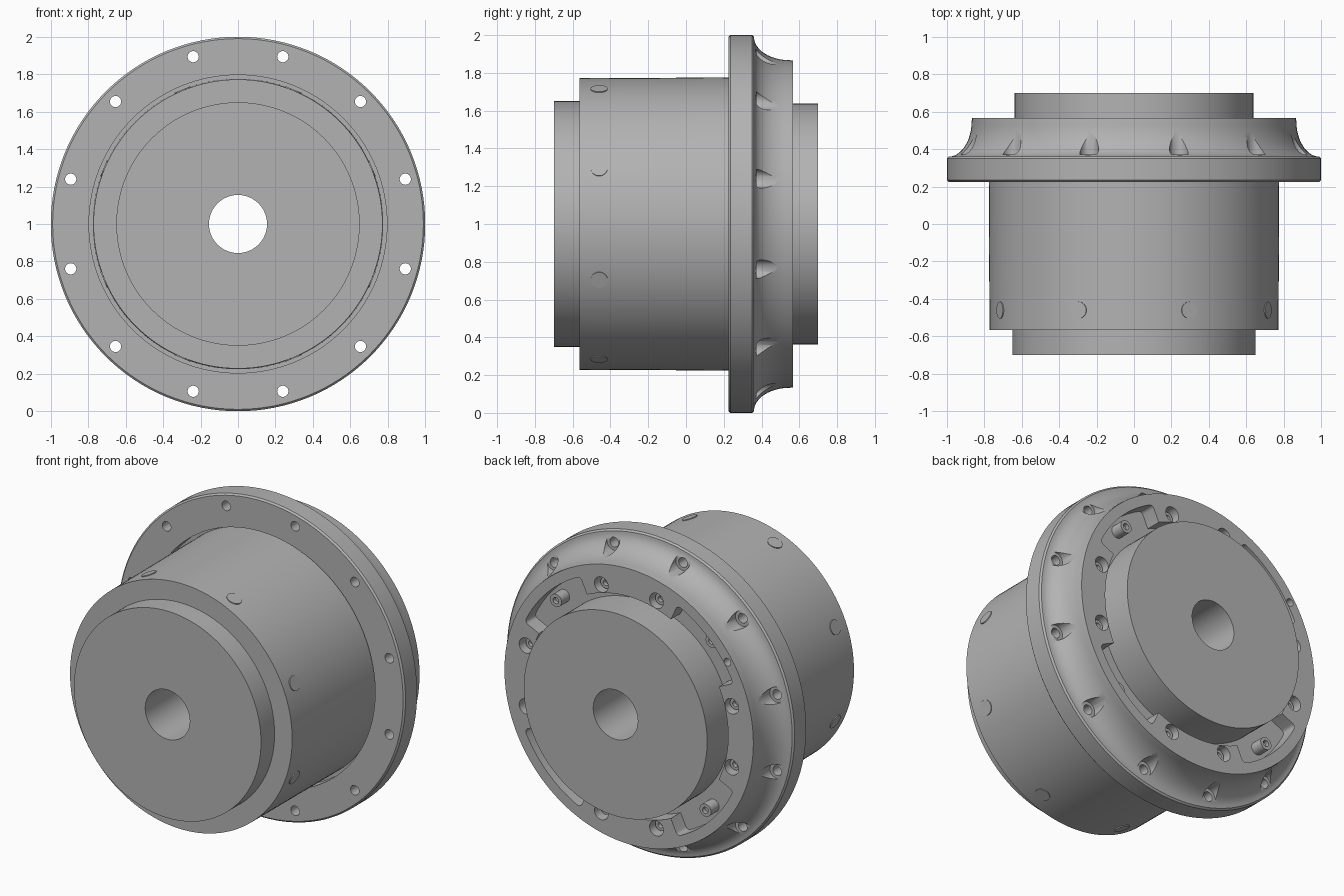
import bpy
import bmesh
from math import sin, cos, pi, radians
from mathutils import Matrix, Vector

cube = bpy.data.objects.get("Cube")
if cube:
    bpy.data.objects.remove(cube, do_unlink=True)

grey = bpy.data.materials.new("machined_grey")
grey.use_nodes = True
colour = (0.45, 0.45, 0.45, 1)
grey.diffuse_color = colour
grey.node_tree.nodes["Principled BSDF"].inputs["Base Color"].default_value = colour


def finish(name, bm):
    """Turn a bmesh into a named grey object."""
    bmesh.ops.remove_doubles(bm, verts=bm.verts, dist=0.0001)
    bmesh.ops.recalc_face_normals(bm, faces=bm.faces)
    mesh = bpy.data.meshes.new(name)
    bm.to_mesh(mesh)
    bm.free()
    mesh.materials.append(grey)
    obj = bpy.data.objects.new(name, mesh)
    bpy.context.collection.objects.link(obj)
    return obj


def smooth(obj):
    bpy.ops.object.select_all(action='DESELECT')
    obj.select_set(True)
    bpy.context.view_layer.objects.active = obj
    bpy.ops.object.shade_smooth_by_angle(angle=radians(30))


def polar(radius, degrees):
    a = radians(degrees)
    return radius * cos(a), 1 + radius * sin(a)


def add_lathe(bm, profile, centre=(0, 1), steps=32):
    """Revolve a (radius, y) outline about an axis parallel to y."""
    cx, cz = centre
    rings = []
    for i in range(steps):
        a = 2 * pi * i / steps
        rings.append([bm.verts.new((cx + r * cos(a), y, cz + r * sin(a)))
                      for r, y in profile])
    count = len(profile)
    on_axis = profile[0][0] == 0 and profile[-1][0] == 0
    for i in range(steps):
        p, q = rings[i], rings[(i + 1) % steps]
        for j in range(count - 1 if on_axis else count):
            k = (j + 1) % count
            bm.faces.new((p[j], p[k], q[k], q[j]))


def lathe(name, profile, centre=(0, 1), steps=32):
    bm = bmesh.new()
    add_lathe(bm, profile, centre, steps)
    return finish(name, bm)


def add_pocket(bm, middle, half, inner, outer, floor, top):
    """Arc-shaped prism with rounded outer corners."""
    n = 10
    angles = [middle - half + 2 * half * i / n for i in range(n + 1)]
    outline = [polar(outer, a) for a in angles] + [polar(inner, a) for a in reversed(angles)]
    low = [bm.verts.new((x, floor, z)) for x, z in outline]
    high = [bm.verts.new((x, top, z)) for x, z in outline]
    bm.faces.new(low)
    bm.faces.new(high)
    corners = []
    for i in range(len(low)):
        k = (i + 1) % len(low)
        bm.faces.new((low[i], low[k], high[k], high[i]))
        if i in (0, n):
            corners.append(bm.edges.get((low[i], high[i])))
    bmesh.ops.bevel(bm, geom=corners, offset=0.025, segments=4, profile=0.5, affect='EDGES')


def cut(obj, name, bm):
    """Subtract a temporary cutter."""
    cutter = finish(name, bm)
    cutter.hide_render = True
    mod = obj.modifiers.new(name, 'BOOLEAN')
    mod.operation = 'DIFFERENCE'
    mod.solver = 'EXACT'
    mod.object = cutter
    bpy.ops.object.select_all(action='DESELECT')
    obj.select_set(True)
    bpy.context.view_layer.objects.active = obj
    bpy.ops.object.modifier_apply(modifier=name)
    bpy.data.objects.remove(cutter, do_unlink=True)


# Drum with front collar, rear hub and through bore
bore = 0.155
smooth(lathe("drum_body", [
    (bore, -0.70), (0.65, -0.70), (0.65, -0.565), (0.772, -0.565),
    (0.776, 0.34), (0.637, 0.34), (0.637, 0.70), (bore, 0.70)], steps=128))

# Flange with concave shoulder
FACE, FLOOR = 0.567, 0.47
cove = [(0.99 - 0.123 * sin(t * pi / 24), 0.36 + 0.19 * (1 - cos(t * pi / 24)))
        for t in range(13)]
flange = lathe("flange", [
    (0.5, 0.30), (0.796, 0.30), (0.796, 0.225), (0.99, 0.225), (1.0, 0.235),
    (1.0, 0.35)] + cove + [(0.865, FACE), (0.69, FACE), (0.69, FLOOR), (0.5, FLOOR)],
    steps=128)

# Rim bolt holes with counterbores opening through the shoulder
bm = bmesh.new()
for i in range(12):
    add_lathe(bm, [(0, 0.1), (0.03, 0.1), (0.03, 0.372), (0.05, 0.372),
                   (0.05, 0.8), (0, 0.8)], polar(0.925, 15 + 30 * i), 24)
cut(flange, "rim_hole_cutter", bm)

# Pockets in the rear face
bm = bmesh.new()
for i in range(4):
    add_pocket(bm, 45 + 90 * i, 20, 0.6, 0.80, FLOOR, 0.7)
cut(flange, "pocket_cutter", bm)

# Rear screw counterbores and a single locating hole
screw_angles = [a + 90 * i for i in range(4) for a in (75, 105)]
bm = bmesh.new()
for a in screw_angles:
    add_lathe(bm, [(0, 0.49), (0.048, 0.49), (0.048, 0.7), (0, 0.7)], polar(0.74, a), 24)
add_lathe(bm, [(0, 0.49), (0.024, 0.49), (0.024, 0.7), (0, 0.7)], polar(0.825, 146), 24)
cut(flange, "screw_hole_cutter", bm)
smooth(flange)


def socket_screw(name, angle, base, top, radius):
    smooth(lathe(name, [(0, base), (radius, base), (radius, top), (0.5 * radius, top),
                        (0.5 * radius, top - 0.025), (0, top - 0.025)],
                 polar(0.735, angle), 24))


# Socket screws in the counterbores and pockets
for a in screw_angles:
    socket_screw("rear_screw", a, 0.48, 0.525, 0.036)
for i in range(4):
    tall = i % 2 == 0
    socket_screw("pocket_screw", 45 + 90 * i, 0.46, 0.55 if tall else 0.49, 0.04)

# Flush plugs around the drum
for i in range(8):
    x, z = polar(0.773, 22.5 + 45 * i)
    outward = Vector((x, 0, z - 1))
    turn = outward.to_track_quat('Z', 'Y').to_matrix().to_4x4()
    bm = bmesh.new()
    bmesh.ops.create_cone(bm, cap_ends=True, segments=24, radius1=0.045, radius2=0.045,
                          depth=0.008, matrix=Matrix.Translation((x, -0.46, z)) @ turn)
    smooth(finish("drum_plug", bm))
